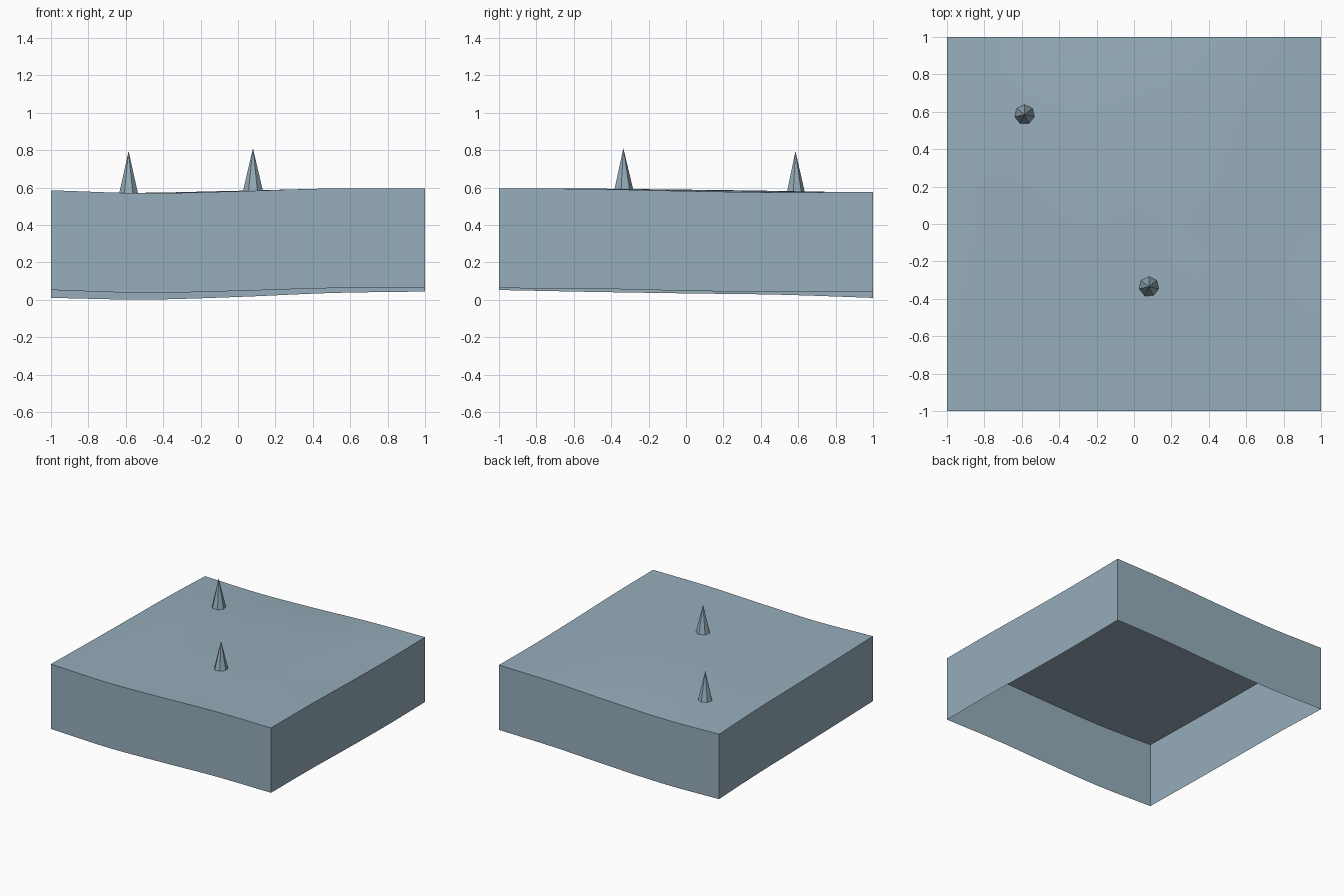
import bpy
import bmesh
import math
from mathutils import Matrix

cube = bpy.data.objects.get("Cube")
if cube:
    bpy.data.objects.remove(cube, do_unlink=True)

DEPTH = 0.533   # skirt height
STEPS = 32      # grid divisions per side

# Border heights at five even stations from -1 to 1
FRONT = (0.052, 0.037, 0.047, 0.062, 0.062)
BACK = (0.010, 0.001, 0.015, 0.036, 0.044)
LEFT_END = (0.052, 0.042, 0.034, 0.027, 0.010)
RIGHT_END = (0.062, 0.059, 0.048, 0.041, 0.044)


def border(points, t):
    """Smooth curve through evenly spaced heights."""
    pos = (t + 1) / 2 * (len(points) - 1)
    i = max(0, min(int(pos), len(points) - 2))
    f = pos - i
    p1, p2 = points[i], points[i + 1]
    p0 = points[i - 1] if i > 0 else 2 * p1 - p2
    p3 = points[i + 2] if i + 2 < len(points) else 2 * p2 - p1
    m1, m2 = (p2 - p0) / 2, (p3 - p1) / 2
    return (p1 * (1 + 2 * f) * (1 - f) ** 2 + m1 * f * (1 - f) ** 2
            + p2 * f * f * (3 - 2 * f) + m2 * f * f * (f - 1))


def mix(a, b, t):
    return a + (b - a) * (t + 1) / 2


def height(x, y):
    """Surface blended from its four borders, with a gentle inner swell."""
    along_y = mix(border(FRONT, x), border(BACK, x), y)
    along_x = mix(border(LEFT_END, y), border(RIGHT_END, y), x)
    corners = mix(mix(FRONT[0], FRONT[-1], x), mix(BACK[0], BACK[-1], x), y)
    swell = 0.018 * (1 - x * x) * (1 - y * y) * (1 - 0.6 * x + 0.6 * y)
    return DEPTH + along_y + along_x - corners + swell


def make_material(name, color):
    mat = bpy.data.materials.new(name)
    mat.use_nodes = True
    mat.diffuse_color = color
    mat.node_tree.nodes["Principled BSDF"].inputs["Base Color"].default_value = color
    return mat


def make_object(name, bm, mat):
    mesh = bpy.data.meshes.new(name)
    bm.to_mesh(mesh)
    bm.free()
    mesh.materials.append(mat)
    obj = bpy.data.objects.new(name, mesh)
    bpy.context.collection.objects.link(obj)
    return obj


blue_grey = make_material("blue_grey", (0.305, 0.418, 0.497, 1))

# Rolling ground sheet with a skirt hanging from its border, open underneath
bm = bmesh.new()
bmesh.ops.create_grid(bm, x_segments=STEPS, y_segments=STEPS, size=1)
for v in bm.verts:
    v.co.z = height(v.co.x, v.co.y)
rim = [e for e in bm.edges if e.is_boundary]
skirt = bmesh.ops.extrude_edge_only(bm, edges=rim)["geom"]
for v in skirt:
    if isinstance(v, bmesh.types.BMVert):
        v.co.z -= DEPTH
bmesh.ops.recalc_face_normals(bm, faces=bm.faces)
bm.faces.ensure_lookup_table()
top = max(bm.faces, key=lambda f: abs(f.normal.z))
if top.normal.z < 0:
    bmesh.ops.reverse_faces(bm, faces=bm.faces)
ground = make_object("ground_block", bm, blue_grey)
bpy.ops.object.select_all(action='DESELECT')
ground.select_set(True)
bpy.context.view_layer.objects.active = ground
bpy.ops.object.shade_smooth_by_angle(angle=math.radians(30))

# Seven-sided spikes standing on the ground
for name, x, y, tip in (("back_spike", -0.585, 0.585, 0.795),
                        ("front_spike", 0.08, -0.335, 0.81)):
    base = height(x, y)
    bm = bmesh.new()
    bmesh.ops.create_cone(bm, cap_ends=True, segments=7, radius1=0.054,
                          radius2=0, depth=tip - base,
                          matrix=Matrix.Translation((x, y, (tip + base) / 2)))
    bmesh.ops.remove_doubles(bm, verts=bm.verts, dist=0.0001)
    make_object(name, bm, blue_grey)
